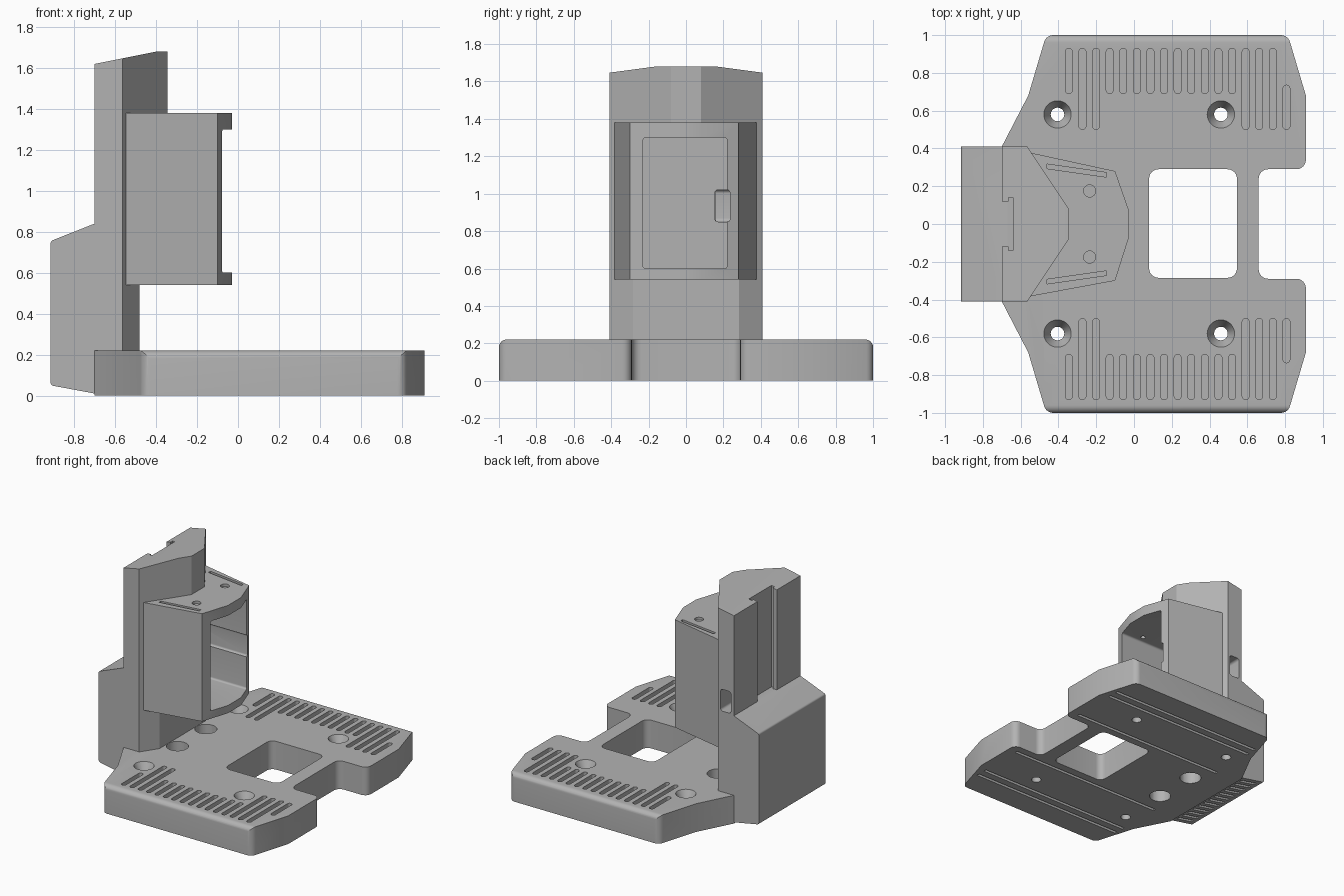
import bpy, bmesh, math
from mathutils import Vector

cube = bpy.data.objects.get("Cube")
if cube:
    bpy.data.objects.remove(cube, do_unlink=True)

grey = bpy.data.materials.new("plain grey")
grey.use_nodes = True
COLOR = (0.45, 0.45, 0.45, 1)
grey.diffuse_color = COLOR
grey.node_tree.nodes["Principled BSDF"].inputs["Base Color"].default_value = COLOR


def fillet(corners, steps=6):
    """Outline from (a, b) or (a, b, radius) corners."""
    out = []
    for i, c in enumerate(corners):
        p = Vector(c[:2])
        if len(c) < 3:
            out.append(p)
            continue
        u = (Vector(corners[i - 1][:2]) - p).normalized()
        v = (Vector(corners[(i + 1) % len(corners)][:2]) - p).normalized()
        half = u.angle(v) / 2
        centre = p + (u + v).normalized() * c[2] / math.sin(half)
        d = c[2] / math.tan(half)
        s, e = p + u * d - centre, p + v * d - centre
        a0 = math.atan2(s.y, s.x)
        turn = math.atan2(s.x * e.y - s.y * e.x, s.dot(e))
        for k in range(steps + 1):
            a = a0 + turn * k / steps
            out.append(centre + Vector((math.cos(a), math.sin(a))) * c[2])
    return out


def rect(a0, a1, b0, b1, r=None):
    pts = [(a0, b0), (a1, b0), (a1, b1), (a0, b1)]
    return [p + (r,) for p in pts] if r else pts


def disc(x, y, r):
    return rect(x - r, x + r, y - r, y + r, r * 0.998)


def prism(bm, corners, lo, hi, axis="z"):
    place = {"x": lambda p, t: (t, p.x, p.y),
             "y": lambda p, t: (p.x, t, p.y),
             "z": lambda p, t: (p.x, p.y, t)}[axis]
    pts = fillet(corners)
    a = [bm.verts.new(place(p, lo)) for p in pts]
    b = [bm.verts.new(place(p, hi)) for p in pts]
    bm.faces.new(a)
    bm.faces.new(b)
    for i in range(len(pts)):
        j = (i + 1) % len(pts)
        bm.faces.new((a[i], a[j], b[j], b[i]))


def make(name, bm):
    bmesh.ops.recalc_face_normals(bm, faces=bm.faces[:])
    mesh = bpy.data.meshes.new(name)
    bm.to_mesh(mesh)
    bm.free()
    mesh.materials.append(grey)
    obj = bpy.data.objects.new(name, mesh)
    bpy.context.collection.objects.link(obj)
    return obj


def solid(name, *args):
    bm = bmesh.new()
    prism(bm, *args)
    return make(name, bm)


def combine(obj, other, op="DIFFERENCE"):
    mod = obj.modifiers.new("combine", "BOOLEAN")
    mod.operation, mod.object, mod.solver = op, other, "EXACT"
    bpy.context.view_layer.objects.active = obj
    bpy.ops.object.modifier_apply(modifier=mod.name)
    bpy.data.objects.remove(other, do_unlink=True)


def mirrored(half):
    """Close an outline across y = 0."""
    return half + [(p[0], -p[1], *p[2:]) for p in reversed(half)]


# Base plate: plan outline crossed with a section whose long top edges are rounded
base = solid("base_plate", mirrored([
    (-0.70, 0.41), (-0.56, 0.68), (-0.465, 1, 0.05), (0.815, 1, 0.05),
    (0.91, 0.68), (0.91, 0.29, 0.05), (0.66, 0.29, 0.05)]), 0, 0.22)
combine(base, solid("section", [(-1, -0.1), (1, -0.1), (1, 0.22, 0.04), (-1, 0.22, 0.04)],
                    -1.5, 1.5, "x"), "INTERSECT")
combine(base, solid("window", rect(0.08, 0.545, -0.285, 0.29, 0.05), -0.1, 0.4))

# Vent slots in the top
bm = bmesh.new()
long_slots = (1, 2, 13, 14, 15)
for i in range(17):
    x = -0.345 + 0.072 * i
    y0 = 0.50 if i in long_slots or i == 16 else 0.69
    y1 = 0.735 if i == 16 else 0.93
    for lo, hi in ((y0, y1), (-y1, -y0)):
        prism(bm, rect(x - 0.018, x + 0.018, lo, hi, 0.0179), 0.16, 0.3)
combine(base, make("top_slots", bm))

# Screw holes, cable holes and underside grooves
bm = bmesh.new()
sink = bmesh.new()
for side in (-1, 1):
    for x in (-0.405, 0.46):
        prism(bm, disc(x, side * 0.58, 0.036), -0.1, 0.4)
        res = bmesh.ops.create_cone(sink, cap_ends=True, segments=32,
                                    radius1=0.035, radius2=0.075, depth=0.08)
        bmesh.ops.translate(sink, verts=res["verts"], vec=(x, side * 0.58, 0.185))
    prism(bm, disc(-0.40, side * 0.175, 0.079), -0.1, 0.4)
    for y in (0.36, 0.72, 0.80):
        prism(bm, rect(-0.5, 0.84, side * y - 0.012, side * y + 0.012), -0.1, 0.02)
combine(base, make("holes", bm))
combine(base, make("countersinks", sink))

# Tower: side profile crossed with a plan that narrows to the front
tower = solid("tower", [
    (-0.70, 0.01), (-0.48, 0.01), (-0.48, 0.54), (-0.3, 0.54), (-0.3, 1.68),
    (-0.40, 1.68), (-0.70, 1.62)], -0.6, 0.6, "y")
combine(tower, solid("plan", mirrored([(-0.8, 0.41), (-0.565, 0.41), (-0.345, 0.08)]),
                     -0.1, 2), "INTERSECT")

# Rear housing and front box joined to the tower
combine(tower, solid("rear_housing", [
    (-0.915, 0.05, 0.015), (-0.70, 0.01), (-0.62, 0.01), (-0.62, 0.84),
    (-0.70, 0.84), (-0.915, 0.755, 0.015)], -0.41, 0.41, "y"), "UNION")
combine(tower, solid("front_box", [
    (-0.56, -0.385), (-0.10, -0.30), (-0.03, -0.08), (-0.03, 0.08),
    (-0.10, 0.28), (-0.56, 0.38)], 0.54, 1.38), "UNION")

# Box cavity, cable channel and its side exit
combine(tower, solid("cavity", rect(-0.23, 0.22, 0.60, 1.30, 0.015), -0.50, 0.1, "x"))
combine(tower, solid("channel", rect(0.155, 0.235, 0.85, 1.02, 0.015), -0.63, 0.1, "x"))
combine(tower, solid("side_exit", rect(-0.675, -0.585, 0.85, 1.02, 0.02), 0.16, 0.6, "y"))

# Stepped rail slot down the back
combine(tower, solid("rail_slot", mirrored([
    (-0.75, 0.12), (-0.665, 0.12), (-0.665, 0.14), (-0.64, 0.14)]), 0.84, 1.9))

# Lid slots and lid holes
bm = bmesh.new()
for side in (-1, 1):
    y = side * 0.305
    prism(bm, [(-0.46, y - 0.012), (-0.145, y - 0.012 - side * 0.045),
               (-0.145, y + 0.012 - side * 0.045), (-0.46, y + 0.012)], 1.32, 1.5)
    prism(bm, disc(-0.235, side * 0.175, 0.018), 1.25, 1.36)
    prism(bm, disc(-0.235, side * 0.175, 0.032), 1.36, 1.5)
combine(tower, make("lid_cuts", bm))

# Vents under the rear housing
bm = bmesh.new()
for i in range(13):
    y = -0.36 + 0.06 * i
    prism(bm, rect(-0.87, -0.73, y - 0.013, y + 0.013), -0.1, 0.075)
combine(tower, make("vents", bm))

# Smooth the rounded areas and keep the hard edges
for obj in (base, tower):
    bpy.ops.object.select_all(action="DESELECT")
    obj.select_set(True)
    bpy.context.view_layer.objects.active = obj
    bpy.ops.object.shade_smooth_by_angle(angle=math.radians(25))
